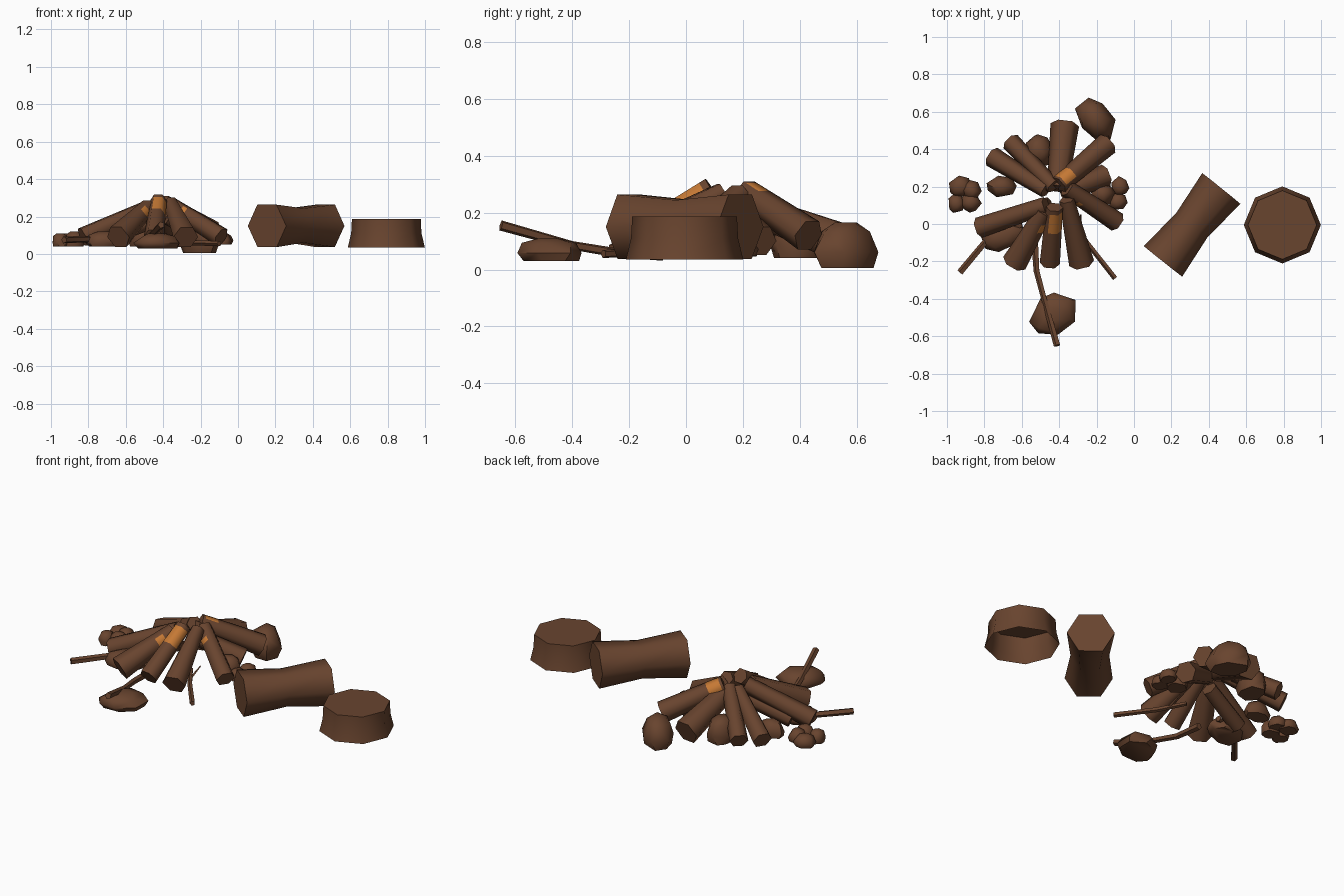
import bpy, bmesh, math, random
from mathutils import Vector

if "Cube" in bpy.data.objects:
    bpy.data.objects.remove(bpy.data.objects["Cube"])

random.seed(4)


def material(name, colour):
    m = bpy.data.materials.new(name)
    m.diffuse_color = (*colour, 1)
    m.use_nodes = True
    m.node_tree.nodes["Principled BSDF"].inputs["Base Color"].default_value = m.diffuse_color
    return m


BROWN = material("bark brown", (0.14, 0.058, 0.028))
ORANGE = material("ember orange", (0.56, 0.19, 0.035))


def finish(bm, name, angle=30):
    bmesh.ops.recalc_face_normals(bm, faces=bm.faces)
    me = bpy.data.meshes.new(name)
    bm.to_mesh(me)
    bm.free()
    me.materials.append(BROWN)
    me.materials.append(ORANGE)
    ob = bpy.data.objects.new(name, me)
    bpy.context.collection.objects.link(ob)
    bpy.ops.object.select_all(action='DESELECT')
    ob.select_set(True)
    bpy.context.view_layer.objects.active = ob
    bpy.ops.object.shade_smooth_by_angle(angle=math.radians(angle))
    return ob


def tube(name, pts, radii, sides=6, ember=None, sides_lit=()):
    """Capped tube through points; ember = index of the glowing segment."""
    bm = bmesh.new()
    pts = [Vector(p) for p in pts]
    rings = []
    for i, (p, r) in enumerate(zip(pts, radii)):
        d = (pts[min(i + 1, len(pts) - 1)] - pts[max(i - 1, 0)]).normalized()
        s = d.cross(Vector((0, 0, 1))).normalized()
        u = s.cross(d)
        rings.append([bm.verts.new(p + r * (s * math.cos(a) + u * math.sin(a)))
                      for a in (2 * math.pi * k / sides for k in range(sides))])
    for i in range(len(rings) - 1):
        for k in range(sides):
            n = (k + 1) % sides
            f = bm.faces.new((rings[i][k], rings[i][n], rings[i + 1][n], rings[i + 1][k]))
            if i == ember and k in sides_lit:
                f.material_index = 1
    bm.faces.new(rings[0])
    bm.faces.new(rings[-1])
    return finish(bm, name, 65)


def stone(name, c, rx, ry, z0, z1, turn=0):
    """Squat rounded rock: jittered rings, hulled."""
    bm = bmesh.new()
    t = math.radians(turn)
    for level, size, count in ((0, .9, 7), (.35, 1.05, 7), (.8, .8, 6), (1, .4, 4)):
        for k in range(count):
            a = 2 * math.pi * (k + random.uniform(-.2, .2)) / count
            s = size * random.uniform(.95, 1.08)
            x, y = rx * s * math.cos(a), ry * s * math.sin(a)
            bm.verts.new((c[0] + x * math.cos(t) - y * math.sin(t),
                          c[1] + x * math.sin(t) + y * math.cos(t),
                          z0 + (z1 - z0) * level))
    bmesh.ops.convex_hull(bm, input=bm.verts)
    loose = [v for v in bm.verts if not v.link_faces]
    bmesh.ops.delete(bm, geom=loose, context='VERTS')
    return finish(bm, name, 50)


# campfire logs: outer end, inner end, outer radius, inner radius, ember span, lit sides
logs = [
    ((-.37, .53, .10), (-.41, .19, .23), .077, .055, (.4, .8), ()),
    ((-.14, .43, .12), (-.40, .21, .27), .062, .050, (.76, .96), (0, 1)),
    ((-.09, .01, .09), (-.36, .19, .26), .054, .046, (.68, .76), (2,)),
    ((-.28, -.21, .09), (-.36, .13, .27), .068, .040, (.4, .8), ()),
    ((-.45, -.21, .09), (-.425, .09, .285), .054, .045, (.6, .93), (0, 1)),
    ((-.64, -.21, .09), (-.48, .07, .25), .068, .045, (.68, .82), (0,)),
    ((-.83, -.02, .09), (-.47, .10, .25), .056, .046, (.4, .8), ()),
    ((-.76, .36, .09), (-.47, .18, .25), .056, .042, (.4, .8), ()),
    ((-.66, .44, .09), (-.43, .20, .26), .052, .042, (.4, .8), ()),
    ((-.15, .26, .10), (-.38, .17, .20), .062, .047, (.4, .8), ()),
    ((-.72, .02, .08), (-.45, .10, .18), .050, .045, (.4, .8), ()),
]
for n, (a, b, r0, r1, span, lit) in enumerate(logs):
    a, b = Vector(a), Vector(b)
    ts = (0, span[0], span[1], 1)
    tube(f"fire_log_{n + 1}", [a.lerp(b, t) for t in ts],
         [r0 + (r1 - r0) * t for t in ts], 6, 1, lit)

# stones around the fire
stones = [
    ((-.205, .56), .12, .085, .005, .165, -50), ((-.43, -.48), .13, .105, .03, .11, 35),
    ((-.93, .20), .06, .055, .045, .11, 0), ((-.875, .115), .055, .05, .04, .12, 0),
    ((-.95, .11), .045, .05, .04, .11, 0), ((-.87, .18), .05, .05, .05, .12, 0),
    ((-.71, .20), .075, .055, .05, .14, 0), ((-.51, .39), .075, .09, .04, .18, 0),
    ((-.70, -.06), .12, .08, .04, .12, 15), ((-.17, .16), .065, .06, .05, .15, 0),
    ((-.075, .20), .045, .05, .05, .11, 0), ((-.085, .12), .05, .045, .05, .11, 0),
]
for n, s in enumerate(stones):
    stone(f"stone_{n + 1}", *s)

# twigs
tube("front_twig", [(-.53, -.08, .05), (-.52, -.25, .06), (-.48, -.40, .085), (-.41, -.65, .155)],
     [.02, .017, .016, .019], 5)
tube("left_twig", [(-.60, 0, .09), (-.78, -.08, .08), (-.93, -.26, .075)], [.018, .018, .019], 5)
tube("right_twig", [(-.34, .04, .07), (-.25, -.10, .06), (-.10, -.29, .055)], [.012, .014, .015], 5)
tube("right_twig_branch", [(-.285, -.04, .065), (-.285, .05, .10)], [.008, .004], 4)

# big seat log, waisted in the middle
tube("seat_log", [(.155, -.20, .15), (.31, -.005, .152), (.467, .19, .15)], [.131, .106, .131])

# stump, open underneath
bm = bmesh.new()
rings = []
for z, r in ((.035, .206), (.11, .188), (.187, .184)):
    rings.append([bm.verts.new((.793 + r * math.cos(k * math.pi / 4),
                                -.005 + r * math.sin(k * math.pi / 4), z)) for k in range(8)])
for lo, hi in zip(rings, rings[1:]):
    for k in range(8):
        n = (k + 1) % 8
        bm.faces.new((lo[k], lo[n], hi[n], hi[k]))
bm.faces.new(rings[-1])
finish(bm, "stump", 60)
